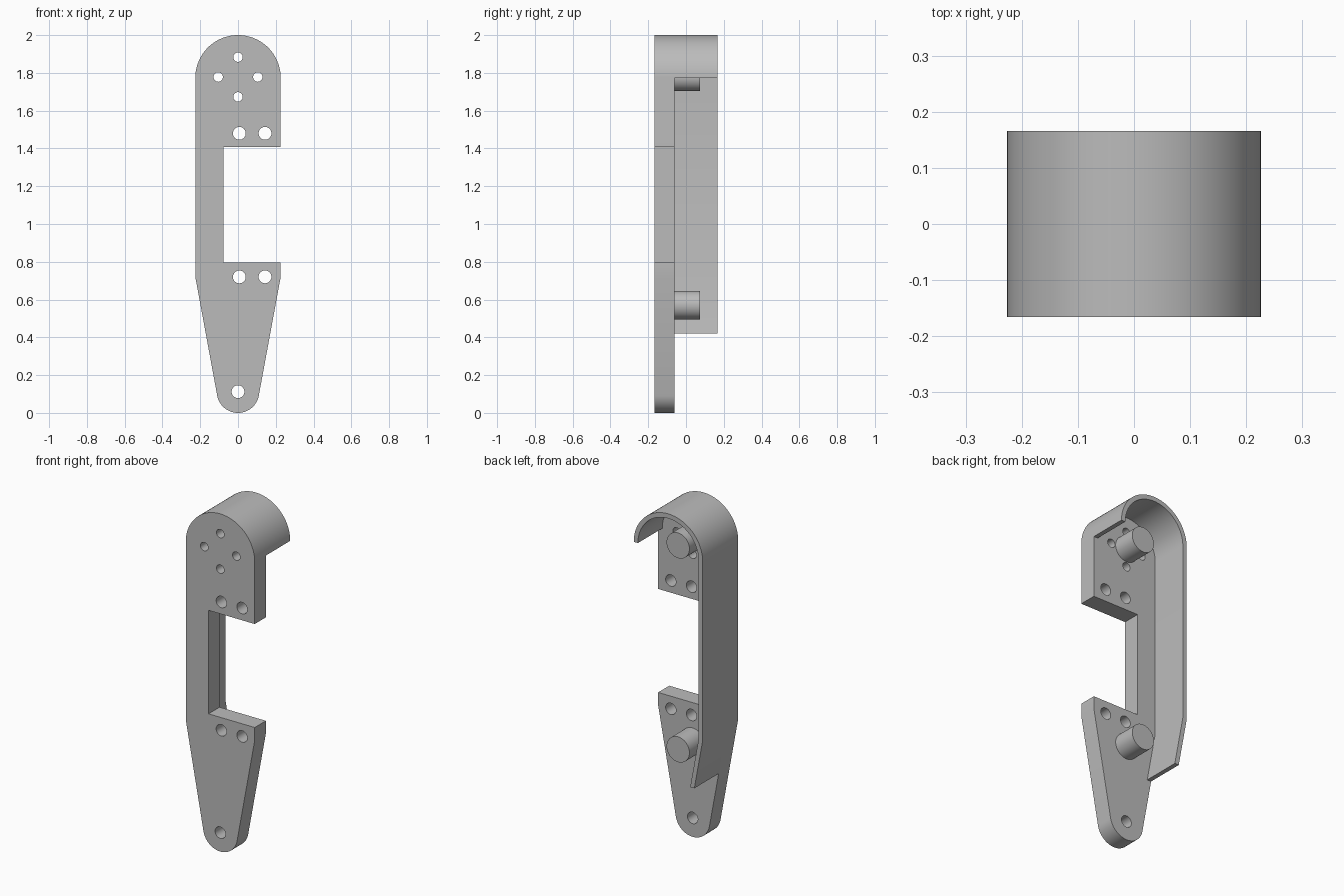
import bpy, bmesh
from math import sin, cos, pi, atan2, acos, hypot
from mathutils import Matrix

if "Cube" in bpy.data.objects:
    bpy.data.objects.remove(bpy.data.objects["Cube"])

grey = bpy.data.materials.new("light grey")
grey.use_nodes = True
colour = (0.5, 0.5, 0.5, 1)
grey.diffuse_color = colour
grey.node_tree.nodes["Principled BSDF"].inputs["Base Color"].default_value = colour

FRONT, MID, BACK = -0.166, -0.062, 0.166   # plate front, plate back, rim back
R, TOP = 0.226, 1.774                      # upper rounding
r, LOW = 0.112, 0.112                      # lower rounding
BEND = 0.72                                # start of the taper
RIM = 0.027                                # rim thickness


def arc(radius, z, a, b, n):
    return [(radius * cos(a + (b - a) * i / n), z + radius * sin(a + (b - a) * i / n))
            for i in range(n + 1)]


def add_object(name, bm):
    bmesh.ops.recalc_face_normals(bm, faces=bm.faces)
    mesh = bpy.data.meshes.new(name)
    bm.to_mesh(mesh)
    bm.free()
    mesh.materials.append(grey)
    obj = bpy.data.objects.new(name, mesh)
    bpy.context.collection.objects.link(obj)
    return obj


def extrude_outline(name, points, y0, y1):
    bm = bmesh.new()
    face = bm.faces.new([bm.verts.new((x, y0, z)) for x, z in points])
    new = bmesh.ops.extrude_face_region(bm, geom=[face])["geom"]
    bmesh.ops.translate(bm, vec=(0, y1 - y0, 0),
                        verts=[v for v in new if isinstance(v, bmesh.types.BMVert)])
    return add_object(name, bm)


def add_rod(bm, x, z, radius, y0, y1, sides):
    place = Matrix.Translation((x, (y0 + y1) / 2, z)) @ Matrix.Rotation(pi / 2, 4, "X")
    bmesh.ops.create_cone(bm, cap_ends=True, segments=sides, radius1=radius,
                          radius2=radius, depth=y1 - y0, matrix=place)


def smooth(obj):
    bpy.ops.object.select_all(action="DESELECT")
    obj.select_set(True)
    bpy.context.view_layer.objects.active = obj
    bpy.ops.object.shade_smooth_by_angle(angle=pi / 7)


# Plate outline: round top, side notch, taper tangent to the round foot
tangent = atan2(BEND - LOW, R) - acos(r / hypot(R, BEND - LOW))
notch = [(-0.077, 1.408), (-0.077, 0.795)]
outline = arc(R, TOP, 0, pi, 64) + [(-R, BEND)]
outline += arc(r, LOW, -pi - tangent, tangent, 40)
outline += [(R, BEND), (R, notch[1][1]), notch[1], notch[0], (R, notch[0][1])]
plate = extrude_outline("plate", outline, FRONT, MID)

# Screw holes drilled through the plate
bm = bmesh.new()
for k in range(4):
    add_rod(bm, 0.105 * cos(k * pi / 2), 1.778 + 0.105 * sin(k * pi / 2),
            0.025, -0.3, 0.1, 32)
for z in (1.48, 0.72):
    for x in (0.007, 0.143):
        add_rod(bm, x, z, 0.034, -0.3, 0.1, 32)
add_rod(bm, 0, LOW, 0.034, -0.3, 0.1, 32)
drill = add_object("hole_cutter", bm)
drill.hide_render = True
cut = plate.modifiers.new("holes", "BOOLEAN")
cut.operation = "DIFFERENCE"
cut.solver = "EXACT"
cut.object = drill
bpy.context.view_layer.objects.active = plate
bpy.ops.object.modifier_apply(modifier=cut.name)
bpy.data.objects.remove(drill)
smooth(plate)

# Thin rim behind the plate: over the top and down the right side
END = 0.42
end_x = -R + (BEND - END) * (R - r * cos(tangent)) / (BEND - LOW - r * sin(tangent))
outer = arc(R, TOP, 0, pi, 64) + [(-R, BEND), (end_x, END)]
inner = arc(R - RIM, TOP, 0, pi, 64) + [(RIM - R, BEND), (end_x + RIM, END)]
smooth(extrude_outline("rim", outer + inner[::-1], MID, BACK))

# Two round pegs on the back of the plate
for name, z in (("upper_peg", 1.778), ("lower_peg", 0.57)):
    bm = bmesh.new()
    add_rod(bm, 0, z, 0.075, MID, 0.075, 48)
    smooth(add_object(name, bm))
